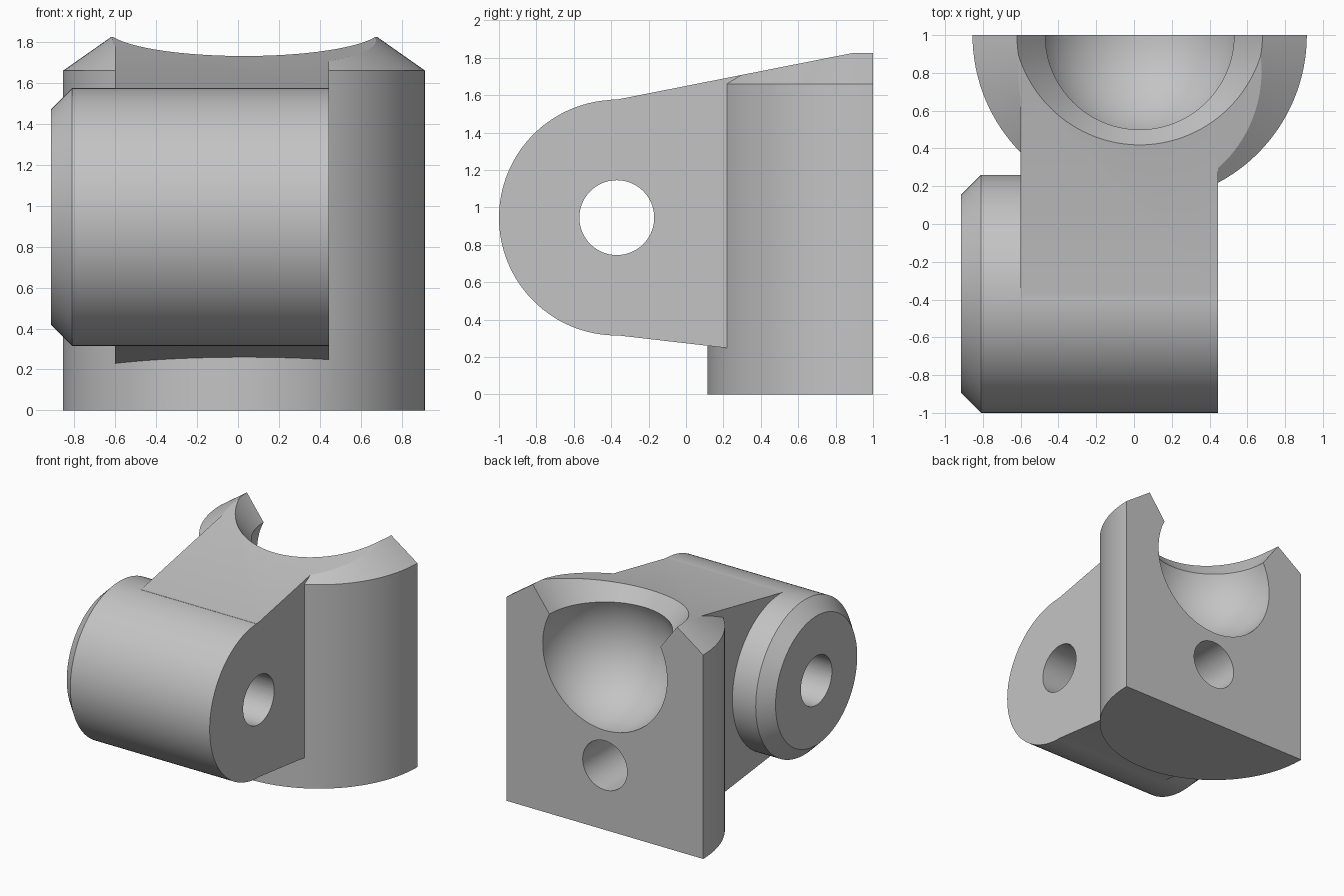
import bpy, bmesh, math
from mathutils import Matrix, Vector

cube = bpy.data.objects.get("Cube")
if cube:
    bpy.data.objects.remove(cube, do_unlink=True)

SEGMENTS = 128
CENTRE_X, BACK_Y = 0.03, 1.0        # axis of the half-round post
PIN_Y, PIN_Z = -0.37, 0.945         # axis of the pivot boss


def finish(name, bm):
    bmesh.ops.remove_doubles(bm, verts=bm.verts, dist=1e-5)
    bmesh.ops.recalc_face_normals(bm, faces=bm.faces)
    mesh = bpy.data.meshes.new(name)
    bm.to_mesh(mesh)
    bm.free()
    obj = bpy.data.objects.new(name, mesh)
    bpy.context.collection.objects.link(obj)
    return obj


def lathe(name, profile, matrix):
    """Revolve (radius, height) points about z, then place the solid."""
    bm = bmesh.new()
    verts = [bm.verts.new((r, 0, h)) for r, h in profile]
    edges = [bm.edges.new(pair) for pair in zip(verts, verts[1:])]
    bmesh.ops.spin(bm, geom=verts + edges, cent=(0, 0, 0), axis=(0, 0, 1),
                   angle=math.tau, steps=SEGMENTS, use_merge=True)
    bm.transform(matrix)
    return finish(name, bm)


def prism(name, outline, x0, x1):
    """Extrude a (y, z) outline from x0 to x1."""
    bm = bmesh.new()
    face = bm.faces.new([bm.verts.new((x0, y, z)) for y, z in outline])
    new = bmesh.ops.extrude_face_region(bm, geom=[face])["geom"]
    bmesh.ops.translate(bm, vec=(x1 - x0, 0, 0),
                        verts=[v for v in new if isinstance(v, bmesh.types.BMVert)])
    return finish(name, bm)


def combine(target, tool, operation):
    mod = target.modifiers.new(tool.name, 'BOOLEAN')
    mod.object, mod.operation, mod.solver = tool, operation, 'EXACT'
    bpy.context.view_layer.objects.active = target
    bpy.ops.object.modifier_apply(modifier=mod.name)
    bpy.data.objects.remove(tool, do_unlink=True)


post_axis = Matrix.Translation((CENTRE_X, BACK_Y, 0))
pin_axis = Matrix.Translation((0, PIN_Y, PIN_Z)) @ Matrix.Rotation(math.pi / 2, 4, 'Y')
bolt_axis = (Matrix.Translation((CENTRE_X, BACK_Y, 0.525))
             @ Matrix.Rotation(math.pi / 2, 4, 'X'))

# Round post with a conical top
bracket = lathe("socket_bracket", [(0, 0), (0.885, 0), (0.885, 1.66), (0.65, 1.825),
                                   (0.4, 2), (0, 2)], post_axis)

# Arm joining the post to the boss
arm = prism("arm", [(-0.4, 0.35), (PIN_Y, 0.316), (1.2, 0.135), (1.2, 2.1), (-0.4, 2.1)],
            -0.6, 0.445)
combine(bracket, arm, 'UNION')

# Pivot boss with one chamfered end
boss = lathe("pivot_boss", [(0, -0.915), (0.525, -0.915), (0.63, -0.81),
                            (0.63, 0.445), (0, 0.445)], pin_axis)
combine(bracket, boss, 'UNION')

# Sloping top
slope = prism("top_slope", [(-0.6, 1.576), (PIN_Y, 1.576), (0.89, 1.825), (1.3, 1.825),
                            (1.3, 2.5), (-0.6, 2.5)], -1.5, 1.5)
combine(bracket, slope, 'DIFFERENCE')

# Ball socket with a flared mouth
R, ball_z = 0.56, 1.37
mouth = math.pi - math.asin(0.5 / R)
ball = [(R * math.sin(mouth * i / 32), ball_z - R * math.cos(mouth * i / 32))
        for i in range(33)]
ball[0] = (0, ball_z - R)
socket = lathe("ball_socket", ball + [(0.65, 1.825), (0.87, 2.125), (0, 2.125)], post_axis)
combine(bracket, socket, 'DIFFERENCE')

# Flat back, then bolt hole and pivot hole
back = prism("flat_back", [(BACK_Y, -1), (3, -1), (3, 3), (BACK_Y, 3)], -2, 2)
combine(bracket, back, 'DIFFERENCE')
for name, start, end, axis in (("bolt_hole", -0.2, 0.6, bolt_axis),
                               ("pivot_hole", -1.5, 1, pin_axis)):
    hole = lathe(name, [(0, start), (0.2, start), (0.2, end), (0, end)], axis)
    combine(bracket, hole, 'DIFFERENCE')

# One plain grey finish
grey = bpy.data.materials.new("plain_grey")
grey.use_nodes = True
colour = (0.55, 0.55, 0.55, 1)
grey.diffuse_color = colour
grey.node_tree.nodes["Principled BSDF"].inputs["Base Color"].default_value = colour
bracket.data.materials.clear()
bracket.data.materials.append(grey)
for face in bracket.data.polygons:
    face.material_index = 0

bpy.ops.object.select_all(action='DESELECT')
bracket.select_set(True)
bpy.context.view_layer.objects.active = bracket
bpy.ops.object.shade_smooth_by_angle(angle=math.radians(25))
